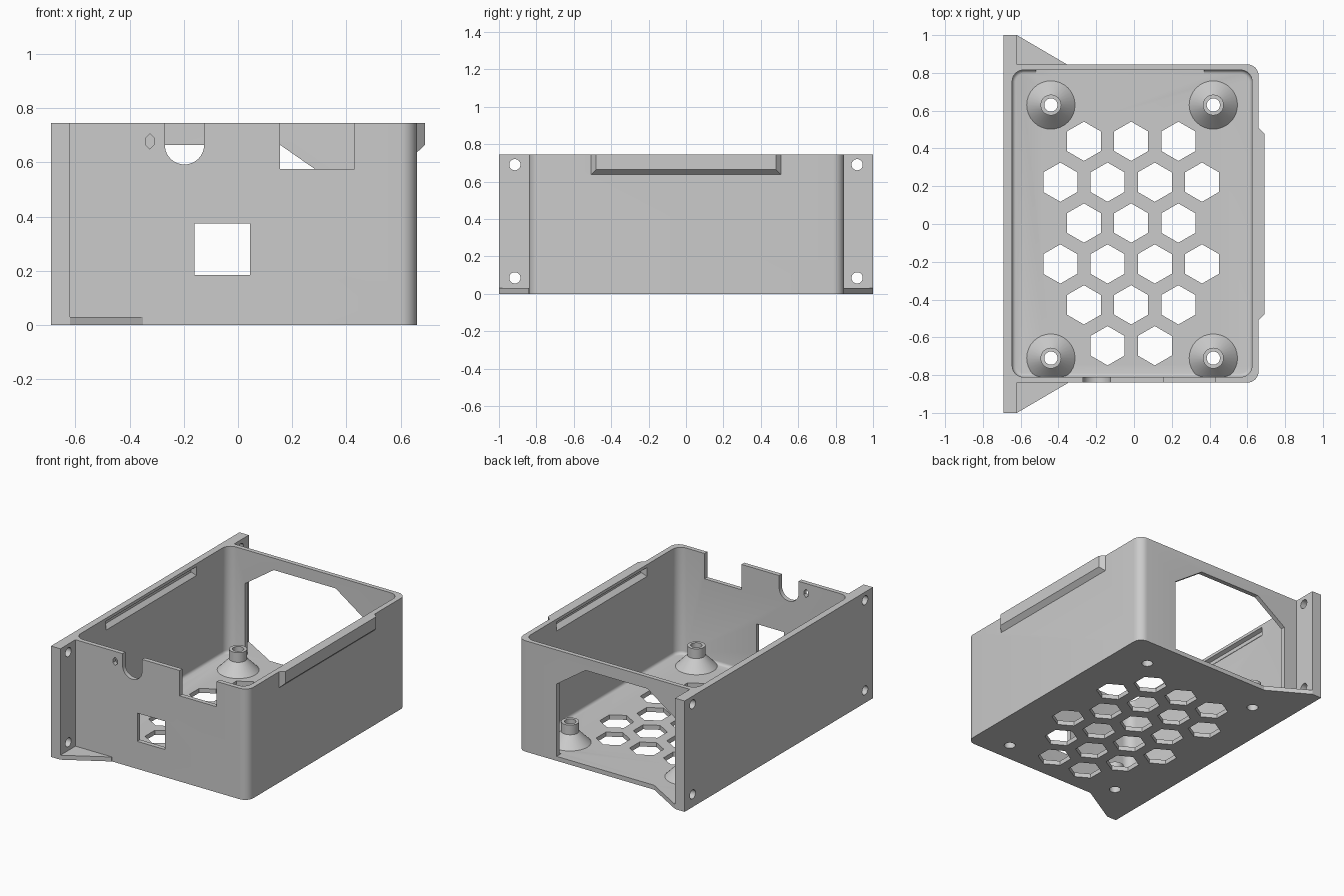
import bpy, bmesh, math
from mathutils import Vector

cube = bpy.data.objects.get("Cube")
if cube:
    bpy.data.objects.remove(cube)

grey = bpy.data.materials.new("light_grey_plastic")
grey.use_nodes = True
grey.diffuse_color = (0.6, 0.6, 0.6, 1)
grey.node_tree.nodes["Principled BSDF"].inputs["Base Color"].default_value = (0.6, 0.6, 0.6, 1)

TOP, FLOOR, HOLE = 0.745, 0.03, 0.035


def finish(name, bm):
    bmesh.ops.recalc_face_normals(bm, faces=bm.faces)
    mesh = bpy.data.meshes.new(name)
    bm.to_mesh(mesh)
    bm.free()
    mesh.materials.append(grey)
    obj = bpy.data.objects.new(name, mesh)
    bpy.context.collection.objects.link(obj)
    return obj


def prism(name, outline, axis, start, end, fillet=0):
    """Extrude a 2D outline along an axis; fillet rounds the edges at its start."""
    place = {"x": lambda u, v, w: (w, u, v),
             "y": lambda u, v, w: (u, w, v),
             "z": lambda u, v, w: (u, v, w)}[axis]
    bm = bmesh.new()
    base = bm.faces.new([bm.verts.new(place(u, v, start)) for u, v in outline])
    rim = list(base.edges)
    out = bmesh.ops.extrude_face_region(bm, geom=[base], use_keep_orig=True)
    moved = [g for g in out["geom"] if isinstance(g, bmesh.types.BMVert)]
    bmesh.ops.translate(bm, verts=moved, vec=Vector(place(0, 0, end - start)))
    bmesh.ops.recalc_face_normals(bm, faces=bm.faces)
    if fillet:
        bmesh.ops.bevel(bm, geom=rim, offset=fillet, segments=4,
                        profile=0.5, affect="EDGES")
    return finish(name, bm)


def hull(name, sections):
    """Convex block from rectangular sections (x, half_width, z_low, z_high)."""
    bm = bmesh.new()
    for x, half, low, high in sections:
        for y in (-half, half):
            for z in (low, high):
                bm.verts.new((x, y, z))
    bmesh.ops.convex_hull(bm, input=bm.verts)
    return finish(name, bm)


def circle(cx, cy, r, n=32, first=0, sweep=math.tau, closed=True):
    steps = n if closed else n + 1
    return [(cx + r * math.cos(first + sweep * i / n),
             cy + r * math.sin(first + sweep * i / n)) for i in range(steps)]


def corner(cx, cy, r, quarter):
    return circle(cx, cy, r, 8, quarter * math.pi / 2, math.pi / 2, False)


def rect(x0, y0, x1, y1):
    return [(x0, y0), (x1, y0), (x1, y1), (x0, y1)]


def combine(target, tool, operation):
    mod = target.modifiers.new("combine", "BOOLEAN")
    mod.operation, mod.object, mod.solver = operation, tool, "EXACT"
    graph = bpy.context.evaluated_depsgraph_get()
    mesh = bpy.data.meshes.new_from_object(target.evaluated_get(graph))
    target.modifiers.clear()
    target.data = mesh
    bpy.data.objects.remove(tool)


def cut(tool):
    combine(case, tool, "DIFFERENCE")


def smooth(obj):
    bpy.ops.object.select_all(action="DESELECT")
    obj.select_set(True)
    bpy.context.view_layer.objects.active = obj
    bpy.ops.object.shade_smooth_by_angle(angle=math.radians(30))


# Case block with mounting flanges along the left-hand wall
R = 0.06
outline = ([(-0.69, -1), (-0.62, -1), (-0.62, -0.84)]
           + corner(0.66 - R, -0.84 + R, R, 3) + corner(0.66 - R, 0.845 - R, R, 0)
           + [(-0.62, 0.845), (-0.62, 1), (-0.69, 1)])
case = prism("case", outline, "z", 0, TOP)

# Gussets at the foot of the flanges, and the raised catch on the opposite wall
for s in (-1, 1):
    gusset = [(-0.65, s), (-0.62, s), (-0.35, s * 0.842), (-0.35, s * 0.82), (-0.65, s * 0.82)]
    combine(case, prism("gusset", gusset, "z", 0, FLOOR), "UNION")
catch = hull("catch", [(0.64, 0.51, 0.635, TOP), (0.658, 0.51, 0.635, TOP), (0.69, 0.48, 0.665, TOP)])
combine(case, catch, "UNION")

# Hollow interior with rounded corners and floor edge
x0, x1, y0, y1 = -0.645, 0.625, -0.81, 0.815
inside = (corner(x1 - R, y1 - R, R, 0) + corner(x0 + R, y1 - R, R, 1)
          + corner(x0 + R, y0 + R, R, 2) + corner(x1 - R, y0 + R, R, 3))
cut(prism("cavity", inside, "z", FLOOR, 1, fillet=0.02))

# Snap grooves inside both long walls
cut(hull("groove", [(0.6, 0.48, 0.665, 0.725), (0.625, 0.48, 0.665, 0.725), (0.655, 0.46, 0.69, 0.715)]))
cut(hull("groove", [(-0.6, 0.48, 0.665, 0.725), (-0.645, 0.48, 0.665, 0.725), (-0.67, 0.46, 0.69, 0.715)]))

# Front wall cutouts: cable notch, connector notch, window and pin slot
notch = [(-0.125, 1), (-0.27, 1)] + circle(-0.1975, 0.665, 0.0725, 20, math.pi, math.pi, False)
slot = [(-0.325 + u, 0.678 + v) for u, v in
        [(0.016, 0.012), (0, 0.028), (-0.016, 0.012), (-0.016, -0.012), (0, -0.028), (0.016, -0.012)]]
for shape in (notch, rect(0.155, 0.575, 0.43, 1), rect(-0.16, 0.185, 0.045, 0.375), slot):
    cut(prism("front_cut", shape, "y", -0.95, -0.785))

# Large back opening with clipped upper corners
opening = [(-0.52, FLOOR), (0.37, FLOOR), (0.37, 0.516), (0.155, 0.665), (-0.305, 0.665), (-0.52, 0.516)]
cut(prism("back_cut", opening, "y", 0.78, 0.95))

# Screw holes through the flanges
for y in (-0.915, 0.915):
    for z in (0.085, 0.69):
        cut(prism("screw_cut", circle(y, z, 0.03, 24), "x", -0.8, -0.55))

# Hexagonal floor vents in staggered rows
for row, count in enumerate((3, 4, 3, 4, 3, 2)):
    for i in range(count):
        cx = -0.015 + 0.25 * (i - (count - 1) / 2)
        cy = 0.438 - 0.2165 * row
        cut(prism("vent_cut", circle(cx, cy, 0.104, 6, math.pi / 6), "z", -0.1, 0.1))

# Standoffs: flared foot, tube and through hole
profile = [(0.128, FLOOR), (0.055, 0.105), (0.055, 0.17), (HOLE, 0.17), (HOLE, FLOOR)]
for side, x in (("right", -0.44), ("left", 0.42)):
    for end, y in (("front", -0.71), ("back", 0.63)):
        cut(prism("standoff_cut", circle(x, y, HOLE), "z", -0.1, 0.1))
        bm = bmesh.new()
        points = [bm.verts.new((x + r, y, z)) for r, z in profile]
        edges = [bm.edges.new(pair) for pair in zip(points, points[1:])]
        bmesh.ops.spin(bm, geom=points + edges, cent=(x, y, 0), axis=(0, 0, 1),
                       angle=math.tau, steps=32, use_merge=True)
        bmesh.ops.remove_doubles(bm, verts=bm.verts, dist=0.0001)
        smooth(finish(f"standoff_{end}_{side}", bm))

smooth(case)
